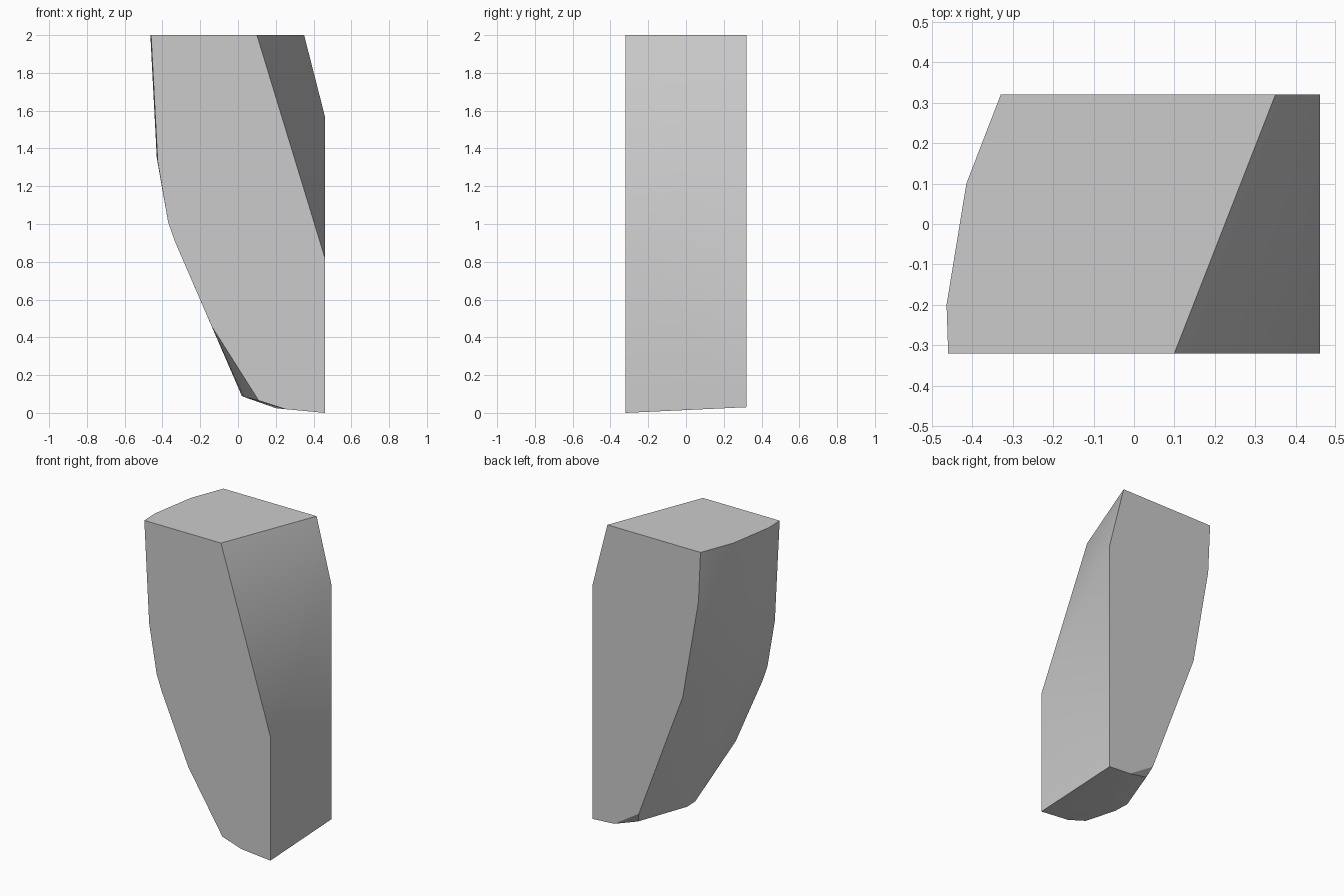
import bpy
import bmesh
import math

default_cube = bpy.data.objects.get("Cube")
if default_cube:
    bpy.data.objects.remove(default_cube, do_unlink=True)

HEIGHT = 2.0
HALF_DEPTH = 0.32
HALF_WIDTH = 0.46


def make_material(name, colour):
    material = bpy.data.materials.new(name)
    material.use_nodes = True
    material.diffuse_color = colour
    shader = next(node for node in material.node_tree.nodes if node.type == "BSDF_PRINCIPLED")
    shader.inputs["Base Color"].default_value = colour
    return material


def profile_at_depth(y, outline):
    """Place a flat outline of (x, z) pairs at one depth."""
    return [(x, y, z) for x, z in outline]


def convex_block(name, points, material):
    """Wrap the corner points in a clean convex shell."""
    bm = bmesh.new()
    for point in points:
        bm.verts.new(point)
    hull = bmesh.ops.convex_hull(bm, input=bm.verts[:])
    loose = {item for item in hull["geom_interior"] + hull["geom_unused"]
             if isinstance(item, bmesh.types.BMVert)}
    bmesh.ops.delete(bm, geom=list(loose), context="VERTS")
    # Merge coplanar triangles into flat faces
    bmesh.ops.dissolve_limit(bm, angle_limit=math.radians(1), verts=bm.verts[:], edges=bm.edges[:])
    bmesh.ops.recalc_face_normals(bm, faces=bm.faces[:])
    mesh = bpy.data.meshes.new(name)
    bm.to_mesh(mesh)
    bm.free()
    mesh.materials.append(material)
    block = bpy.data.objects.new(name, mesh)
    bpy.context.collection.objects.link(block)
    return block


# Front face: long curved left side, slanted upper right corner
front_outline = [
    (-HALF_WIDTH, HEIGHT), (0.1, HEIGHT), (HALF_WIDTH, 0.82), (HALF_WIDTH, 0),
    (0.25, 0.02), (0.11, 0.065), (-0.14, 0.46),
    (-0.335, 0.91), (-0.37, 1.01), (-0.425, 1.33),
]

# Back face: narrower, with a smaller slanted corner
back_outline = [
    (-0.33, HEIGHT), (0.35, HEIGHT), (HALF_WIDTH, 1.57), (HALF_WIDTH, 0.03),
    (0.3, 0.04), (0.12, 0.155), (-0.2, 1.01), (-0.315, 1.67),
]

# Bulge of the left side and lower tip between the two faces
bulge_points = [
    (-0.464, -0.2, HEIGHT), (-0.415, 0.1, HEIGHT),
    (-0.43, -0.2, 1.35), (-0.38, 0.1, 1.5),
    (-0.36, -0.1, 1.02), (-0.31, 0.1, 1.05),
    (0.03, -0.14, 0.085), (0.02, -0.04, 0.09),
    (0.147, 0.29, 0.085), (0.2, -0.05, 0.025),
]

grey = make_material("plain_grey", (0.6, 0.6, 0.6, 1))
corners = (profile_at_depth(-HALF_DEPTH, front_outline)
           + profile_at_depth(HALF_DEPTH, back_outline) + bulge_points)
block = convex_block("tapered_block", corners, grey)

# Soft shading over the gentle bends, crisp at the face borders
bpy.ops.object.select_all(action="DESELECT")
block.select_set(True)
bpy.context.view_layer.objects.active = block
bpy.ops.object.shade_smooth_by_angle(angle=math.radians(30))
